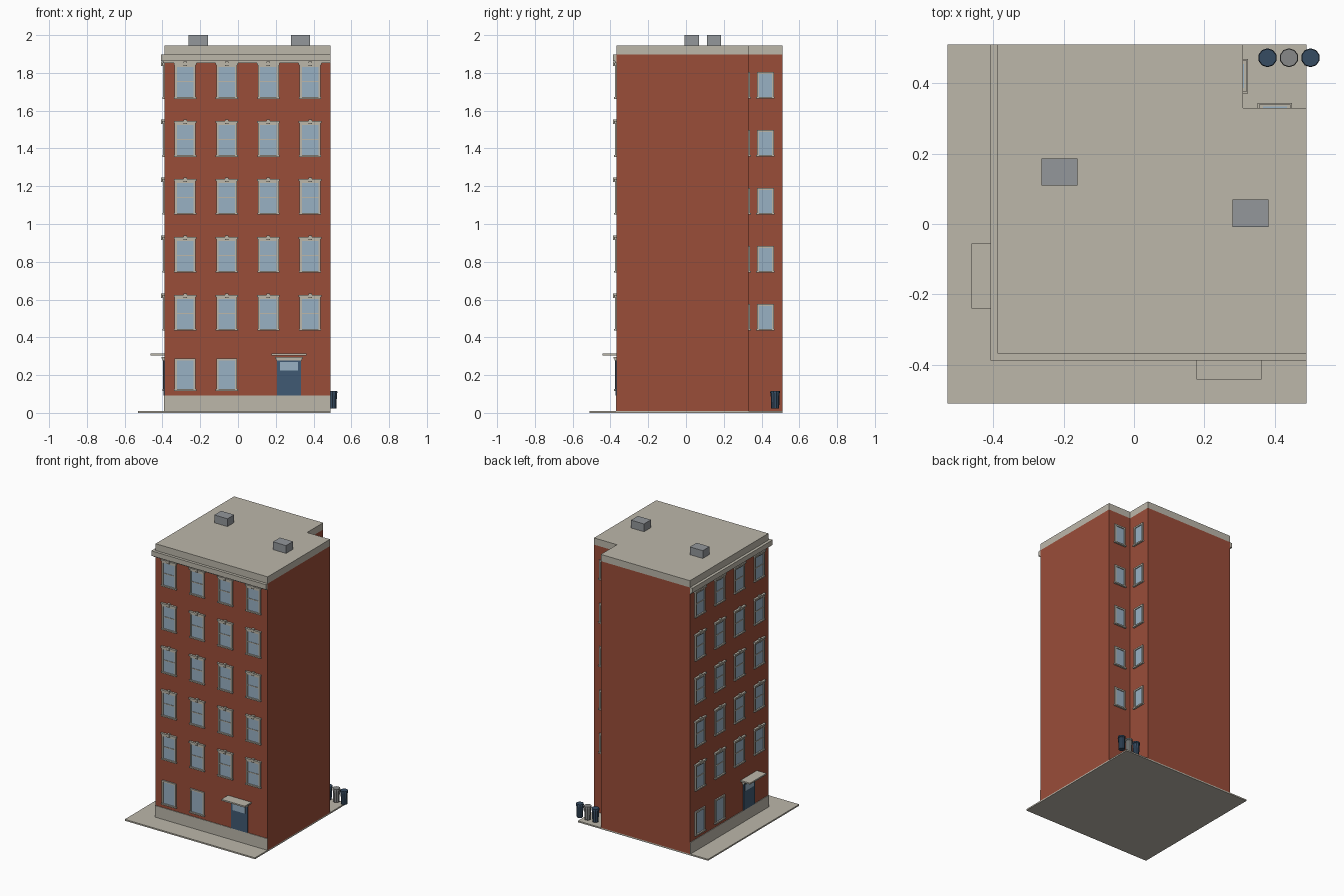
import bpy, bmesh, math
from mathutils import Vector

if "Cube" in bpy.data.objects:
    bpy.data.objects.remove(bpy.data.objects["Cube"])


def material(name, rgb):
    m = bpy.data.materials.new(name)
    lin = [((c / 255 + 0.055) / 1.055) ** 2.4 for c in rgb]
    m.diffuse_color = (*lin, 1)
    m.use_nodes = True
    m.node_tree.nodes["Principled BSDF"].inputs["Base Color"].default_value = m.diffuse_color
    return m


BRICK = material("red_brick", (154, 77, 57))
STONE = material("pale_stone", (188, 183, 170))
GLASS = material("window_glass", (153, 177, 196))
DOOR = material("door_blue", (64, 90, 115))
METAL = material("roof_metal", (147, 151, 155))
BIN_BLUE = material("bin_blue", (54, 76, 98))
BIN_GREY = material("bin_grey", (135, 137, 136))

# Building outline
X0, X1, Y0, Y1 = -0.388, 0.49, -0.367, 0.51
NX, NY = 0.31, 0.33
OUTLINE = [(X0, Y0), (X1, Y0), (X1, NY), (NX, NY), (NX, Y1), (X0, Y1)]


def finish(name, bm, mat):
    bmesh.ops.recalc_face_normals(bm, faces=bm.faces)
    me = bpy.data.meshes.new(name)
    bm.to_mesh(me)
    bm.free()
    me.materials.append(mat)
    ob = bpy.data.objects.new(name, me)
    bpy.context.collection.objects.link(ob)
    return ob


def prism(name, pts, z0, z1, mat):
    bm = bmesh.new()
    f = bm.faces.new([bm.verts.new((x, y, z0)) for x, y in pts])
    r = bmesh.ops.extrude_face_region(bm, geom=[f])
    vs = [v for v in r["geom"] if isinstance(v, bmesh.types.BMVert)]
    bmesh.ops.translate(bm, verts=vs, vec=(0, 0, z1 - z0))
    return finish(name, bm, mat)


def rect(x0, x1, y0, y1):
    return [(x0, y0), (x1, y0), (x1, y1), (x0, y1)]


class Wall:
    """Boxes placed on a wall by distance along it, height and projection."""

    def __init__(self, name, origin, along, normal):
        self.name = name
        self.o, self.a, self.n = Vector(origin), Vector(along), Vector(normal)
        self.parts = {}

    def box(self, part, mat, u0, u1, z0, z1, depth):
        bm = self.parts.setdefault(part, (bmesh.new(), mat))[0]
        v = [bm.verts.new(self.o + self.a * u + self.n * d + Vector((0, 0, z)))
             for z in (z0, z1) for u, d in ((u0, 0), (u1, 0), (u1, depth), (u0, depth))]
        for f in ((0, 1, 2, 3), (4, 5, 6, 7), (0, 1, 5, 4), (1, 2, 6, 5), (2, 3, 7, 6), (3, 0, 4, 7)):
            bm.faces.new([v[i] for i in f])

    def window(self, u, z0, z1, w, sash=False, hood=False):
        a, b, t = u - w / 2, u + w / 2, 0.011
        self.box("window_glass", GLASS, a + t, b - t, z0, z1, 0.003)
        self.box("window_frames", STONE, a, a + t, z0, z1, 0.009)
        self.box("window_frames", STONE, b - t, b, z0, z1, 0.009)
        self.box("window_frames", STONE, a + t, b - t, z1 - t, z1, 0.009)
        self.box("window_sills", STONE, a - 0.004, b + 0.004, z0 - 0.005, z0 + 0.004, 0.013)
        if sash:
            zm = (z0 + z1) / 2
            self.box("window_sashes", STONE, a + t, b - t, zm - 0.003, zm + 0.003, 0.006)
        if hood:
            self.box("window_hoods", STONE, a - 0.005, b + 0.005, z1, z1 + 0.011, 0.015)
            self.box("window_keystones", STONE, u - 0.009, u + 0.009, z1 - 0.004, z1 + 0.018, 0.019)

    def entrance(self, u):
        self.box("door", DOOR, u - 0.064, u + 0.064, 0.092, 0.278, 0.006)
        self.box("door_pane", GLASS, u - 0.048, u + 0.048, 0.225, 0.27, 0.009)
        self.box("door_lintel", STONE, u - 0.068, u + 0.068, 0.278, 0.288, 0.012)
        self.box("door_lintel", STONE, u - 0.075, u + 0.075, 0.288, 0.297, 0.018)
        self.box("door_canopy", STONE, u - 0.092, u + 0.092, 0.305, 0.315, 0.074)

    def build(self):
        for part, (bm, mat) in self.parts.items():
            finish(f"{self.name}_{part}", bm, mat)


# Pavement, brick body and roof
prism("pavement", rect(-0.53, X1, -0.51, Y1), 0, 0.01, STONE)
prism("brick_body", OUTLINE, 0.01, 1.897, BRICK)
prism("roof_slab", OUTLINE, 1.897, 1.945, STONE)


# Trim running along the two street sides
def street_trim(name, d, z0, z1):
    pts = [(X0 - d, Y0 - d), (X1, Y0 - d), (X1, Y0), (X0, Y0), (X0, Y1), (X0 - d, Y1)]
    prism(name, pts, z0, z1, STONE)


street_trim("stone_plinth", 0.004, 0.01, 0.092)
street_trim("cornice_frieze", 0.008, 1.853, 1.862)
street_trim("cornice", 0.02, 1.862, 1.897)

# Street walls: four bays, five upper floors, entrance and two lower windows
front = Wall("front", (X0, Y0, 0), (1, 0, 0), (0, -1, 0))
left = Wall("left", (X0, Y1, 0), (0, -1, 0), (-1, 0, 0))
for wall in (front, left):
    for bay in range(4):
        u = 0.108 + 0.2205 * bay
        for floor in range(5):
            z = 0.44 + 0.307 * floor
            wall.window(u, z, z + 0.173, 0.11, sash=True, hood=True)
        if bay < 2:
            wall.window(u, 0.122, 0.288, 0.11)
    wall.entrance(0.658)
    wall.build()

# Walls of the rear corner notch
notch_side = Wall("notch_side", (NX, 0, 0), (0, 1, 0), (1, 0, 0))
notch_back = Wall("notch_back", (0, NY, 0), (1, 0, 0), (0, 1, 0))
for wall, u in ((notch_side, 0.42), (notch_back, 0.4)):
    for floor in range(5):
        z = 0.441 + 0.307 * floor
        wall.window(u, z, z + 0.135, 0.09)
    wall.build()

# Rooftop units
prism("roof_unit_left", rect(-0.262, -0.16, 0.11, 0.186), 1.945, 2.0, METAL)
prism("roof_unit_right", rect(0.28, 0.382, -0.008, 0.07), 1.945, 2.0, METAL)


# Bins in the notch
def cylinder(name, x, y, z0, z1, r0, r1, mat):
    bm = bmesh.new()
    bmesh.ops.create_cone(bm, cap_ends=True, segments=10, radius1=r0, radius2=r1, depth=z1 - z0)
    bmesh.ops.translate(bm, verts=bm.verts, vec=(x, y, (z0 + z1) / 2))
    finish(name, bm, mat)


for i, mat in enumerate((BIN_BLUE, BIN_GREY, BIN_BLUE)):
    x = 0.379 + 0.061 * i
    cylinder(f"bin_body_{i + 1}", x, 0.472, 0.022, 0.104, 0.021, 0.024, mat)
    cylinder(f"bin_lid_{i + 1}", x, 0.472, 0.104, 0.117, 0.027, 0.025, mat)
